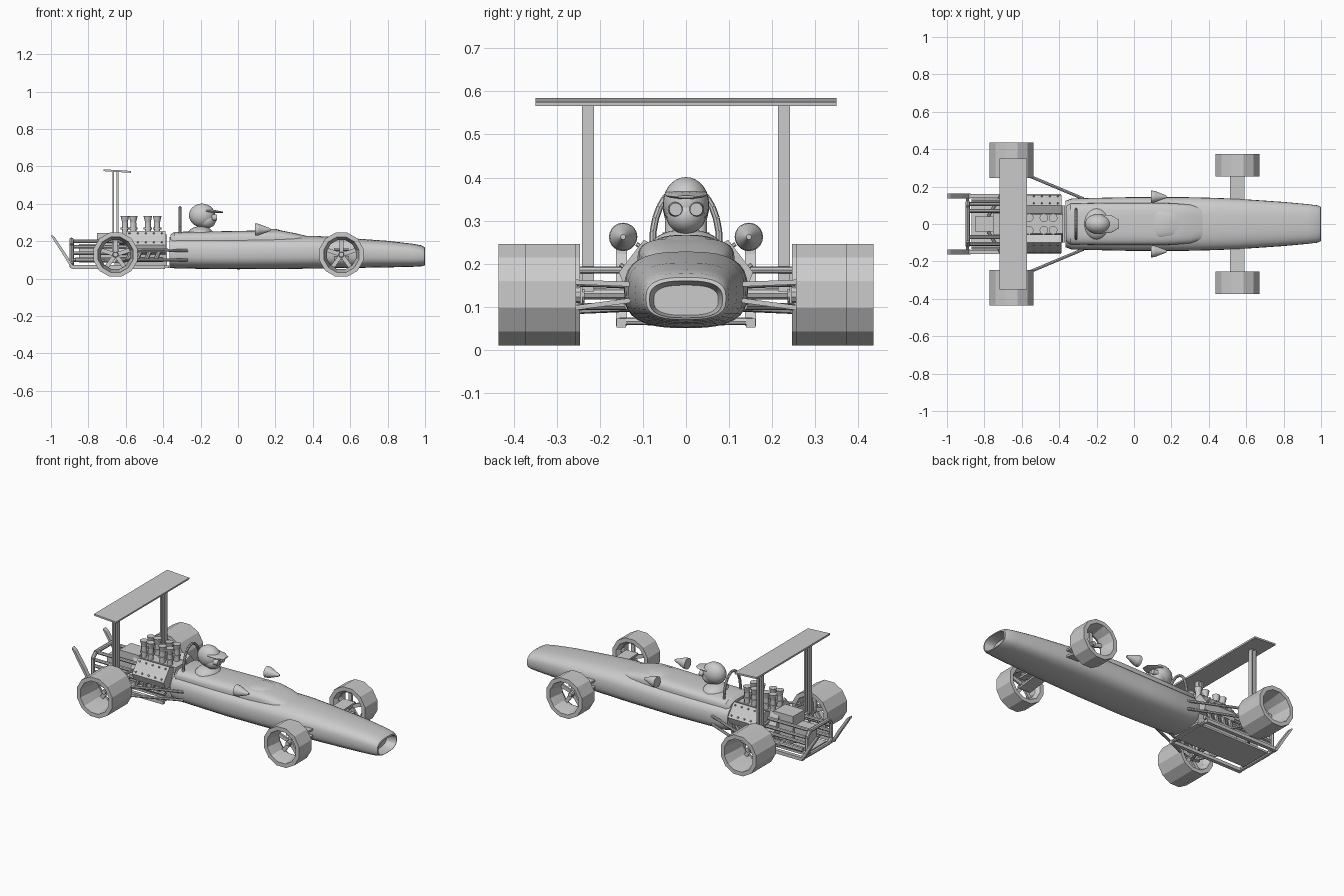
import bpy, bmesh, math
from mathutils import Matrix, Vector

cube = bpy.data.objects.get("Cube")
if cube:
    bpy.data.objects.remove(cube)

grey = bpy.data.materials.new("plain grey")
grey.use_nodes = True
grey.diffuse_color = (0.6, 0.6, 0.6, 1)
grey.node_tree.nodes["Principled BSDF"].inputs["Base Color"].default_value = (0.6, 0.6, 0.6, 1)
SIDES = ((-1, "near"), (1, "far"))


def finish(name, bm, smooth=35):
    bmesh.ops.recalc_face_normals(bm, faces=bm.faces[:])
    mesh = bpy.data.meshes.new(name)
    bm.to_mesh(mesh)
    bm.free()
    mesh.materials.append(grey)
    obj = bpy.data.objects.new(name, mesh)
    bpy.context.collection.objects.link(obj)
    if smooth:
        bpy.ops.object.select_all(action='DESELECT')
        obj.select_set(True)
        bpy.context.view_layer.objects.active = obj
        bpy.ops.object.shade_smooth_by_angle(angle=math.radians(smooth))
    return obj


def skin(bm, rings, closed=False, caps=True):
    loops = [[bm.verts.new(p) for p in ring] for ring in rings]
    pairs = list(zip(loops, loops[1:])) + ([(loops[-1], loops[0])] if closed else [])
    for a, b in pairs:
        for i in range(len(a)):
            j = (i + 1) % len(a)
            bm.faces.new((a[i], a[j], b[j], b[i]))
    if caps and not closed:
        bm.faces.new(loops[0])
        bm.faces.new(loops[-1])


def shell(name, sections, power=2.8, n=32):
    """Superellipse loft along x; section = x, half width, bottom, top."""
    rings = []
    for x, w, lo, hi in sections:
        ring = []
        for i in range(n):
            a = 2 * math.pi * i / n
            c, s = math.cos(a), math.sin(a)
            y = math.copysign(abs(c) ** (2 / power), c) * w
            z = math.copysign(abs(s) ** (2 / power), s) * (hi - lo) / 2
            ring.append((x, y, (hi + lo) / 2 + z))
        rings.append(ring)
    bm = bmesh.new()
    skin(bm, rings)
    return finish(name, bm)


def add_box(bm, centre, size, rot=Matrix()):
    m = Matrix.Translation(centre) @ rot @ Matrix.Diagonal((*size, 1))
    bmesh.ops.create_cube(bm, size=1, matrix=m)


def box(name, centre, size, rot=Matrix()):
    bm = bmesh.new()
    add_box(bm, centre, size, rot)
    return finish(name, bm, 0)


def add_rod(bm, a, b, r1, r2=None, n=10):
    a, b = Vector(a), Vector(b)
    m = Matrix.Translation((a + b) / 2) @ (b - a).to_track_quat('Z', 'Y').to_matrix().to_4x4()
    bmesh.ops.create_cone(bm, cap_ends=True, segments=n, radius1=r1,
                          radius2=r1 if r2 is None else r2, depth=(b - a).length, matrix=m)


def rods(name, pairs, r, n=8):
    bm = bmesh.new()
    for a, b in pairs:
        add_rod(bm, a, b, r, n=n)
    return finish(name, bm)


def path(name, pts, r, closed=False):
    pts = list(pts)
    return rods(name, list(zip(pts, pts[1:] + (pts[:1] if closed else []))) if closed
                else list(zip(pts, pts[1:])), r)


def prism(name, outline, x0, x1):
    """Outline in y, z pulled along x."""
    bm = bmesh.new()
    skin(bm, [[(x, y, z) for y, z in outline] for x in (x0, x1)])
    return finish(name, bm, 0)


def ball(name, centre, size):
    bm = bmesh.new()
    bmesh.ops.create_uvsphere(bm, u_segments=24, v_segments=14, radius=1,
                              matrix=Matrix.Translation(centre) @ Matrix.Diagonal((*size, 1)))
    return finish(name, bm)


def wheel(name, x, y0, y1, s):
    """Broad faceted tyre, open dish, spokes near the inner end."""
    n, w, cz, r = 12, y1 - y0, 0.128, 0.122
    profile = [(r, y0), (r, y1), (r * 0.8, y1), (r * 0.66, y0 + w * 0.35),
               (r * 0.66, y0 + w * 0.2), (r * 0.8, y0)]
    bm = bmesh.new()
    skin(bm, [[(x + q * math.cos(a), s * y, cz + q * math.sin(a))
               for a in (2 * math.pi * (i + 0.5) / n for i in range(n))]
              for q, y in profile], closed=True)
    finish(name + "_tyre", bm, 20)
    bm = bmesh.new()
    hub = s * (y0 + w * 0.27)
    for k in range(5):
        a = 2 * math.pi * k / 5 + math.pi / 2
        rot = Matrix.Rotation(-a, 4, 'Y')
        centre = (x + 0.045 * math.cos(a), hub, cz + 0.045 * math.sin(a))
        add_box(bm, centre, (0.078, 0.012, 0.022), rot)
    add_rod(bm, (x, s * (y0 - 0.01), cz), (x, s * (y0 + w * 0.55), cz), 0.02, 0.013)
    finish(name + "_spokes", bm)


# Long tapering body with an open nose duct
shell("body", [(-0.365, 0.125, 0.058, 0.222), (-0.33, 0.137, 0.054, 0.225), (0, 0.144, 0.05, 0.224),
               (0.3, 0.143, 0.052, 0.228), (0.42, 0.14, 0.054, 0.228), (0.55, 0.135, 0.056, 0.22),
               (0.8, 0.118, 0.06, 0.202), (0.93, 0.106, 0.063, 0.187), (0.98, 0.1, 0.066, 0.178),
               (0.998, 0.093, 0.07, 0.168), (1, 0.085, 0.074, 0.16), (0.94, 0.075, 0.08, 0.15)])
# Raised cowl around the driver
shell("cockpit_cowl", [(-0.362, 0.095, 0.15, 0.235), (-0.34, 0.11, 0.15, 0.25), (-0.1, 0.113, 0.15, 0.253),
                       (0.15, 0.113, 0.15, 0.258), (0.22, 0.11, 0.15, 0.259), (0.3, 0.104, 0.15, 0.244),
                       (0.36, 0.09, 0.15, 0.23), (0.4, 0.06, 0.15, 0.218)], 3.4)
shell("windscreen_lip", [(0.08, 0.075, 0.22, 0.25), (0.14, 0.075, 0.22, 0.267),
                         (0.2, 0.07, 0.22, 0.266), (0.3, 0.05, 0.22, 0.24)], 2.4)

# Driver
ball("shoulders", (-0.2, 0, 0.235), (0.07, 0.085, 0.045))
ball("helmet", (-0.192, 0, 0.338), (0.07, 0.054, 0.063))
ball("face", (-0.168, 0, 0.312), (0.05, 0.046, 0.043))
shell("helmet_peak", [(-0.17, 0.05, 0.352, 0.372), (-0.12, 0.046, 0.35, 0.366),
                      (-0.08, 0.022, 0.352, 0.358)], 2)
for s, side in SIDES:
    bm = bmesh.new()
    add_rod(bm, (-0.14, s * 0.024, 0.326), (-0.112, s * 0.024, 0.326), 0.018, 0.015, 16)
    finish("goggle_" + side, bm)

# Roll hoop behind the head
path("roll_hoop", [(-0.31, -0.078 * math.cos(math.pi * i / 14),
                    0.24 + 0.14 * math.sin(math.pi * i / 14) ** 0.9) for i in range(15)], 0.008)

# Cone mirrors with side mounts
for s, side in SIDES:
    bm = bmesh.new()
    add_rod(bm, (0.09, s * 0.146, 0.262), (0.11, s * 0.146, 0.262), 0.033, 0.031, 20)
    add_rod(bm, (0.11, s * 0.146, 0.262), (0.175, s * 0.146, 0.262), 0.031, 0.006, 20)
    finish("mirror_" + side, bm)

# Engine: block, angled heads with bolts, intake trumpets
prism("engine_block", [(-0.09, 0.06), (0.09, 0.06), (0.1, 0.14), (0.05, 0.235), (-0.05, 0.235), (-0.1, 0.14)],
      -0.66, -0.38)
for s, side in SIDES:
    prism("cylinder_head_" + side, [(s * y, z) for y, z in
          ((0.055, 0.235), (0.098, 0.255), (0.156, 0.18), (0.14, 0.14), (0.06, 0.12))], -0.6, -0.388)
    bm = bmesh.new()
    for i in range(5):
        for y, z in ((0.108, 0.241), (0.146, 0.193)):
            p = Vector((-0.58 + i * 0.043, s * y, z))
            add_rod(bm, p, p + Vector((0, s * 0.007, 0.005)), 0.005, n=6)
    finish("head_bolts_" + side, bm)
    bm = bmesh.new()
    for x in (-0.605, -0.56, -0.482, -0.432):
        add_rod(bm, (x, s * 0.033, 0.22), (x, s * 0.033, 0.3), 0.016, n=12)
        add_rod(bm, (x, s * 0.033, 0.3), (x, s * 0.033, 0.335), 0.015, 0.023, 12)
        add_rod(bm, (x, s * 0.033, 0.262), (x, s * 0.033, 0.272), 0.022, n=12)
    finish("intake_trumpets_" + side, bm)
box("gearbox", (-0.69, 0, 0.165), (0.13, 0.11, 0.16))
box("gearbox_tail", (-0.79, 0, 0.135), (0.12, 0.08, 0.1))
box("engine_floor", (-0.62, 0, 0.064), (0.5, 0.2, 0.012))

# Rear frame with lengthwise pipes
path("rear_hoop_frame", [(-0.89, y, z) for y, z in
     ((-0.115, 0.09), (-0.115, 0.18), (-0.09, 0.208), (0.09, 0.208), (0.115, 0.18),
      (0.115, 0.09), (0.09, 0.068), (-0.09, 0.068))], 0.012, True)
rods("rear_pipes", [((-0.6, s * y, z), (-0.89, s * y, z)) for s in (-1, 1)
                    for y, z in ((0.108, 0.1), (0.108, 0.135), (0.105, 0.17), (0.07, 0.2))], 0.01)
rods("rear_cross_bars", [((x, -0.155, 0.066), (x, 0.155, 0.066)) for x in (-0.89, -0.4)], 0.009)

# Side rails ending in upswept tails
for s, side in SIDES:
    box("side_rail_" + side, (-0.64, s * 0.15, 0.062), (0.5, 0.022, 0.02))
    prism_pts = [(-0.875, 0.055), (-0.9, 0.07), (-0.94, 0.135), (-0.998, 0.225), (-0.998, 0.235),
                 (-0.98, 0.222), (-0.915, 0.125)]
    bm = bmesh.new()
    skin(bm, [[(x, s * y, z) for x, z in prism_pts] for y in (0.137, 0.163)])
    finish("tail_" + side, bm, 0)
    rods("exhaust_" + side, [((x, s * 0.13, 0.15), (x - 0.02, s * 0.125, 0.1))
                             for x in (-0.42, -0.47, -0.52, -0.57)]
         + [((-0.4, s * 0.125, 0.1), (-0.87, s * 0.125, 0.1))], 0.012)

# High wing on twin-bar struts
box("wing", (-0.645, 0, 0.575), (0.148, 0.7, 0.01), Matrix.Rotation(0.06, 4, 'Y'))
for s, side in SIDES:
    for x, end in ((-0.667, "rear"), (-0.645, "front")):
        box("wing_strut_" + end + "_" + side, (x, s * 0.228, 0.353), (0.01, 0.028, 0.435))

# Wheels and suspension
for s, side in SIDES:
    wheel("front_wheel_" + side, 0.553, 0.255, 0.374, s)
    wheel("rear_wheel_" + side, -0.655, 0.246, 0.435, s)
    for z0, z1, label in ((0.152, 0.158, "upper"), (0.115, 0.095, "lower")):
        box("front_arm_" + label + "_" + side, (0.553, s * 0.2, (z0 + z1) / 2), (0.078, 0.15, 0.011),
            Matrix.Rotation(s * (z1 - z0) / 0.15, 4, 'X'))
    hub = (-0.64, s * 0.27)
    rods("rear_suspension_" + side, [
        ((-0.27, s * 0.135, 0.1), (-0.58, s * 0.265, 0.1)),
        ((-0.27, s * 0.135, 0.15), (-0.58, s * 0.265, 0.155)),
        ((-0.6, s * 0.05, 0.185), (*hub, 0.185)),
        ((-0.78, s * 0.04, 0.1), (*hub, 0.09)),
        ((-0.57, s * 0.08, 0.1), (*hub, 0.09))], 0.008)
    rods("drive_shaft_" + side, [((-0.655, s * 0.05, 0.13), (-0.655, s * 0.3, 0.13))], 0.013)
    box("rear_upright_" + side, (-0.655, s * 0.25, 0.138), (0.04, 0.02, 0.11))
